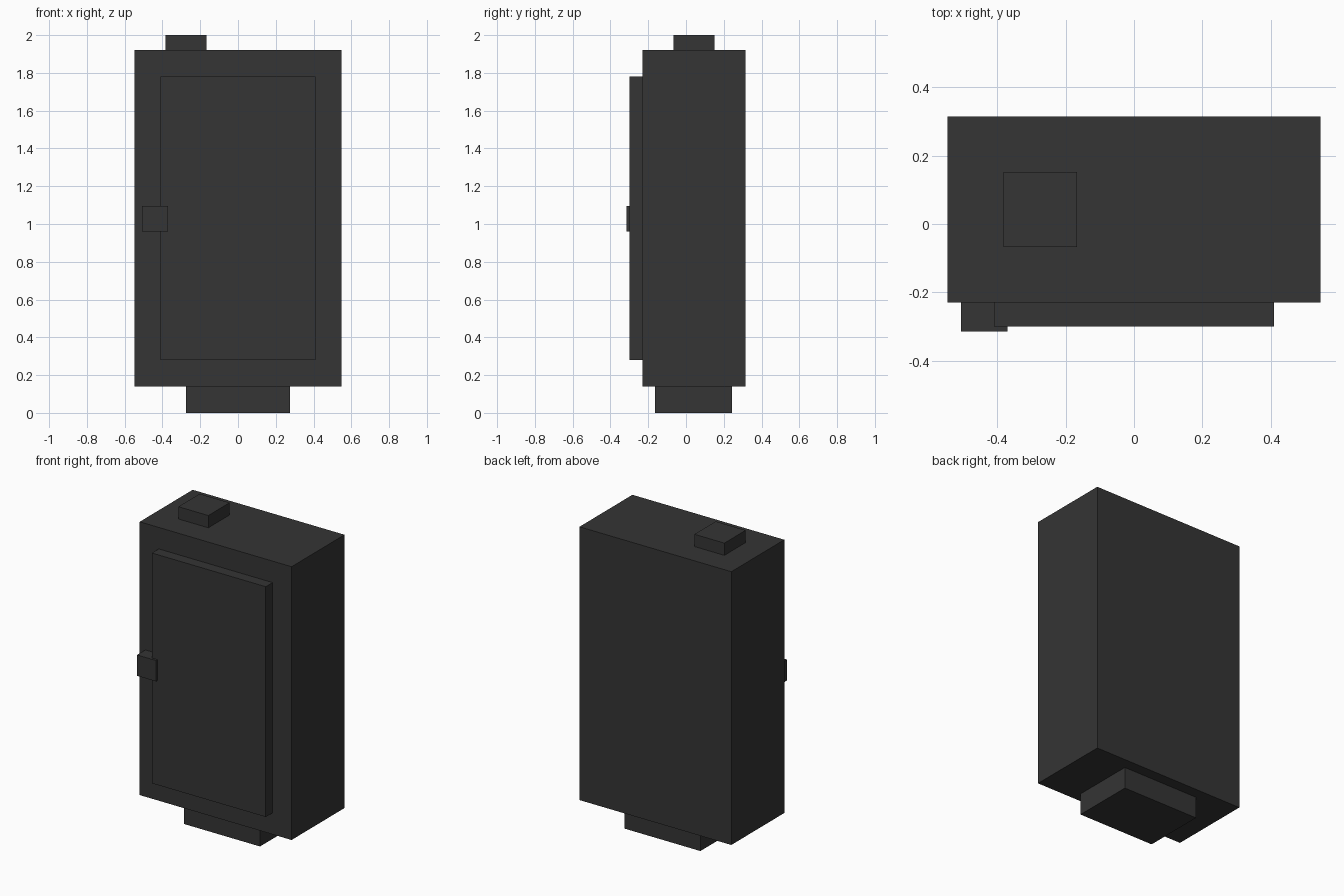
import bpy
from mathutils import Vector

cube = bpy.data.objects.get("Cube")
if cube:
    bpy.data.objects.remove(cube, do_unlink=True)

charcoal = bpy.data.materials.new("charcoal")
charcoal.use_nodes = True
colour = (0.035, 0.035, 0.035, 1)
charcoal.diffuse_color = colour
charcoal.node_tree.nodes["Principled BSDF"].inputs["Base Color"].default_value = colour


def box(name, low, high):
    """Flat-faced box spanning two opposite corners."""
    low, high = Vector(low), Vector(high)
    bpy.ops.mesh.primitive_cube_add(size=1, location=(low + high) / 2)
    obj = bpy.context.object
    obj.name = name
    obj.scale = high - low
    bpy.ops.object.transform_apply(location=False, rotation=False, scale=True)
    obj.data.materials.append(charcoal)
    return obj


# Main casing
box("cabinet_body", (-0.547, -0.23, 0.14), (0.547, 0.315, 1.92))
# Raised door panel and the latch overlapping its edge
box("door_panel", (-0.41, -0.3, 0.28), (0.41, -0.23, 1.78))
box("door_latch", (-0.507, -0.315, 0.96), (-0.37, -0.23, 1.096))
# Fittings above and below the casing
box("top_cap", (-0.383, -0.067, 1.92), (-0.167, 0.152, 2.0))
box("base_plinth", (-0.274, -0.165, 0), (0.274, 0.243, 0.14))
